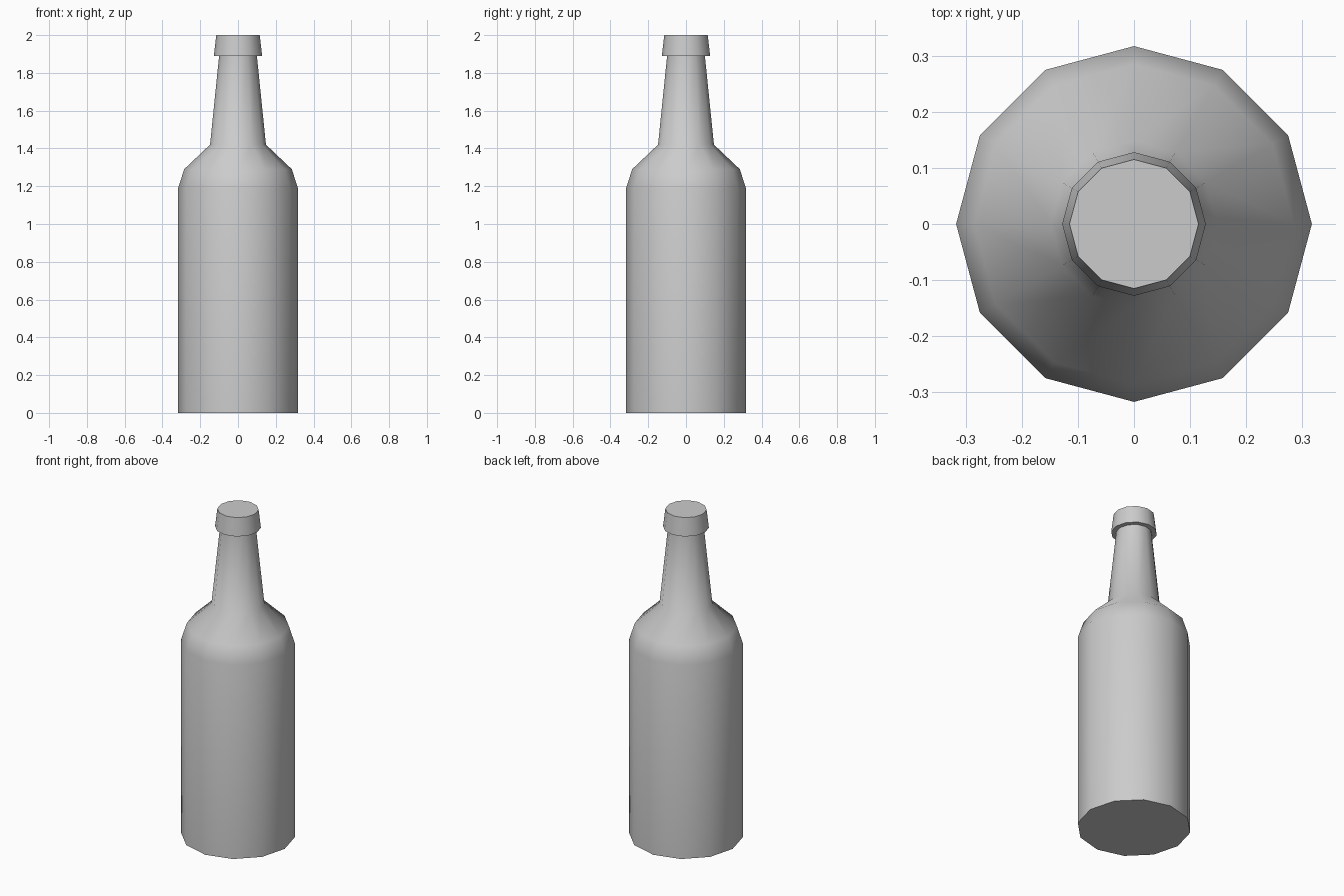
import bpy
import bmesh
import math

SIDES = 12

cube = bpy.data.objects.get("Cube")
if cube:
    bpy.data.objects.remove(cube, do_unlink=True)

# Single grey material
grey = bpy.data.materials.new("plain_grey")
grey.use_nodes = True
colour = (0.6, 0.6, 0.6, 1)
grey.diffuse_color = colour
grey.node_tree.nodes["Principled BSDF"].inputs["Base Color"].default_value = colour

# Bottle outline as (radius, height): base, body, shoulder, neck, lip
profile = [
    (0.317, 0), (0.317, 1.19), (0.285, 1.29), (0.148, 1.42),
    (0.10, 1.89), (0.128, 1.89), (0.115, 2.0),
]


def lathe(name, outline):
    """Turn an outline around z and cap both ends."""
    bm = bmesh.new()
    rings = []
    for radius, height in outline:
        angles = [math.tau * i / SIDES for i in range(SIDES)]
        rings.append([bm.verts.new((radius * math.cos(a), radius * math.sin(a), height))
                      for a in angles])
    for low, high in zip(rings, rings[1:]):
        for i in range(SIDES):
            j = (i + 1) % SIDES
            bm.faces.new((low[i], low[j], high[j], high[i]))
    bm.faces.new(rings[0][::-1])
    bm.faces.new(rings[-1])
    mesh = bpy.data.meshes.new(name)
    bm.to_mesh(mesh)
    bm.free()
    obj = bpy.data.objects.new(name, mesh)
    bpy.context.collection.objects.link(obj)
    return obj


bottle = lathe("bottle", profile)
bottle.data.materials.append(grey)

# Smooth sides with crisp base and lip edges
bpy.ops.object.select_all(action="DESELECT")
bottle.select_set(True)
bpy.context.view_layer.objects.active = bottle
bpy.ops.object.shade_smooth_by_angle(angle=math.radians(60))
